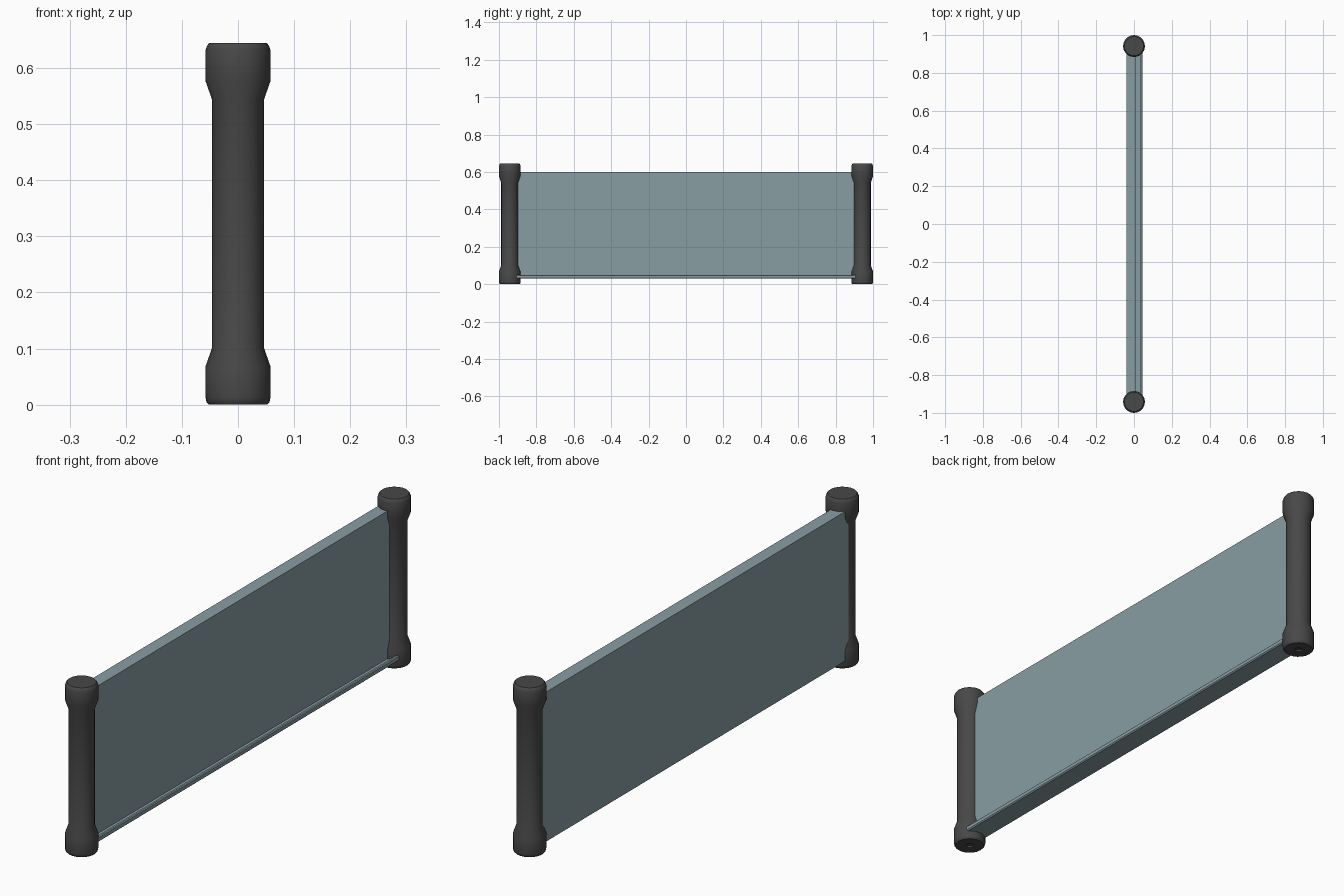
import bpy, bmesh, math

if "Cube" in bpy.data.objects:
    bpy.data.objects.remove(bpy.data.objects["Cube"])


def material(name, color):
    m = bpy.data.materials.new(name)
    m.diffuse_color = color
    m.use_nodes = True
    m.node_tree.nodes["Principled BSDF"].inputs["Base Color"].default_value = m.diffuse_color
    return m


def finish(name, bm, mat):
    bmesh.ops.recalc_face_normals(bm, faces=bm.faces)
    me = bpy.data.meshes.new(name)
    bm.to_mesh(me)
    bm.free()
    ob = bpy.data.objects.new(name, me)
    bpy.context.collection.objects.link(ob)
    me.materials.append(mat)
    return ob


def lathe(name, profile, y, mat, sides=20):
    # Revolve (radius, z) points around a vertical axis at the given y
    bm = bmesh.new()
    vs = [bm.verts.new((r, 0, z)) for r, z in profile]
    es = [bm.edges.new(p) for p in zip(vs, vs[1:])]
    bmesh.ops.spin(bm, geom=vs + es, cent=(0, 0, 0), axis=(0, 0, 1),
                   angle=2 * math.pi, steps=sides, use_duplicate=False)
    bmesh.ops.remove_doubles(bm, verts=bm.verts, dist=1e-5)
    ob = finish(name, bm, mat)
    ob.location.y = y
    bpy.ops.object.select_all(action='DESELECT')
    ob.select_set(True)
    bpy.context.view_layer.objects.active = ob
    bpy.ops.object.shade_smooth_by_angle(angle=math.radians(40))
    return ob


def extrude_y(name, outline, half, mat):
    # Extrude an (x, z) outline along y
    bm = bmesh.new()
    f = bm.faces.new([bm.verts.new((x, -half, z)) for x, z in outline])
    g = bmesh.ops.extrude_face_region(bm, geom=[f])
    bmesh.ops.translate(bm, vec=(0, 2 * half, 0),
                        verts=[v for v in g['geom'] if isinstance(v, bmesh.types.BMVert)])
    return finish(name, bm, mat)


dark = material("dark_plastic", (0.065, 0.065, 0.065, 1))
grey = material("blue_grey_panel", (0.25, 0.34, 0.37, 0.85))

# End posts with thicker caps and a small recess underneath
post = [(0, 0.006), (0.011, 0.006), (0.013, 0), (0.052, 0), (0.056, 0.004), (0.058, 0.013),
        (0.058, 0.068), (0.046, 0.102), (0.046, 0.543), (0.058, 0.577),
        (0.058, 0.632), (0.055, 0.640), (0.051, 0.645), (0, 0.645)]
for side, s in (("front", -1), ("back", 1)):
    lathe(side + "_post", post, s * 0.942, dark)

# Board panel
extrude_y("panel", [(-0.04, 0.03), (0.01, 0.03), (0.01, 0.60), (-0.04, 0.60)], 0.93, grey)

# Ledge along the bottom with an upturned lip
extrude_y("ledge", [(0.01, 0.03), (0.041, 0.03), (0.045, 0.034), (0.045, 0.047), (0.042, 0.05),
                    (0.035, 0.05), (0.035, 0.037), (0.01, 0.037)], 0.912, grey)
